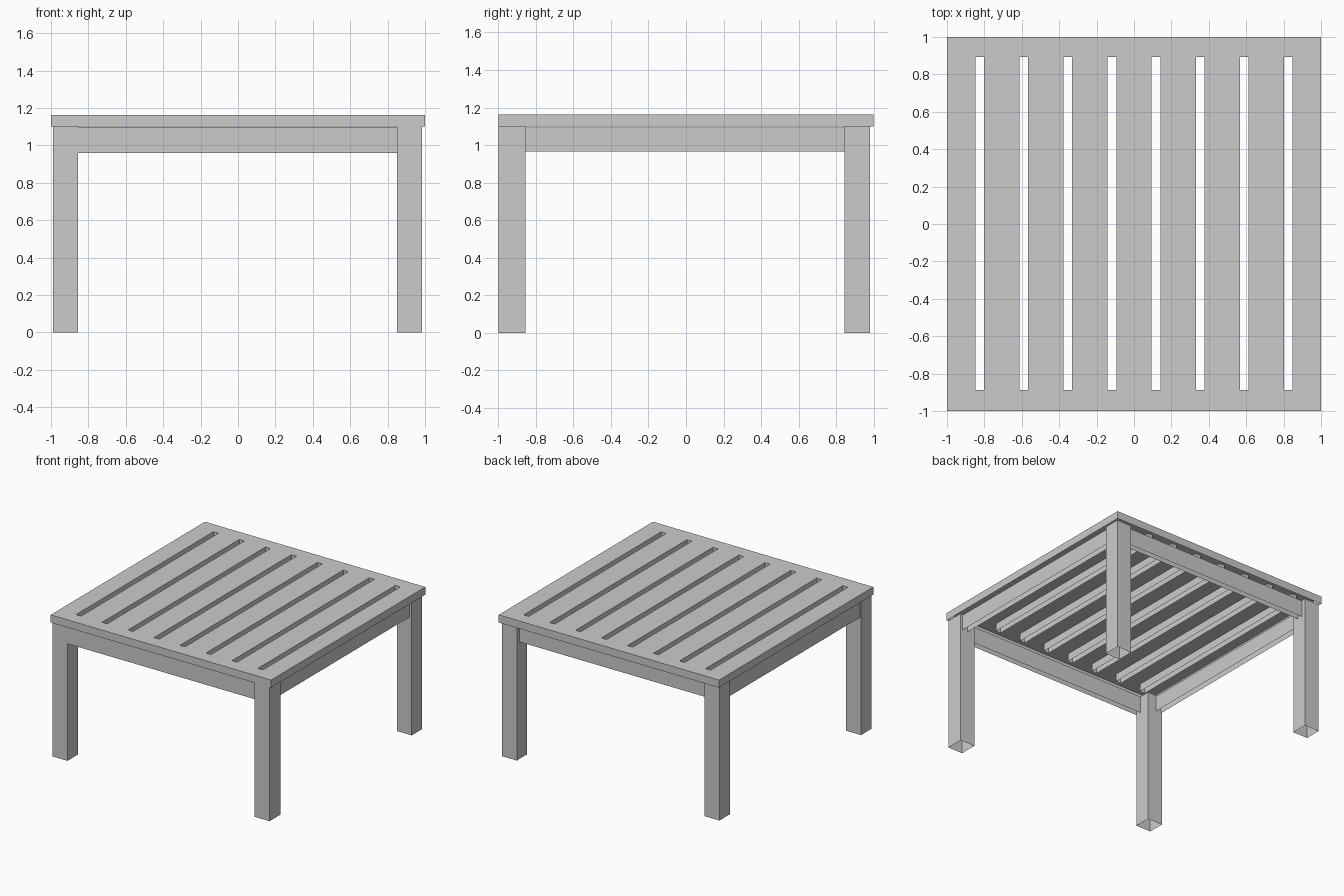
import bpy
import bmesh

default_cube = bpy.data.objects.get("Cube")
if default_cube:
    bpy.data.objects.remove(default_cube, do_unlink=True)

# One plain grey finish for the whole table
GREY = (0.6, 0.6, 0.6, 1.0)
grey = bpy.data.materials.new("light_grey")
grey.use_nodes = True
grey.diffuse_color = GREY
for node in grey.node_tree.nodes:
    if node.type == 'BSDF_PRINCIPLED':
        node.inputs["Base Color"].default_value = GREY


def finish(bm, name):
    mesh = bpy.data.meshes.new(name)
    bm.to_mesh(mesh)
    bm.free()
    mesh.materials.append(grey)
    obj = bpy.data.objects.new(name, mesh)
    bpy.context.collection.objects.link(obj)
    return obj


def shell(name, xs, ys, bottom, top, is_hole=lambda i, j: False):
    """Top sheet on a grid of lines, with every open edge pulled down to form walls."""
    bm = bmesh.new()
    grid = [[bm.verts.new((x, y, top)) for y in ys] for x in xs]
    for i in range(len(xs) - 1):
        for j in range(len(ys) - 1):
            if not is_hole(i, j):
                bm.faces.new((grid[i][j], grid[i + 1][j],
                              grid[i + 1][j + 1], grid[i][j + 1]))
    rim = [e for e in bm.edges if e.is_boundary]
    walls = bmesh.ops.extrude_edge_only(bm, edges=rim)
    for v in walls["geom"]:
        if isinstance(v, bmesh.types.BMVert):
            v.co.z = bottom
    bmesh.ops.recalc_face_normals(bm, faces=bm.faces)
    # Keep the sheet facing up and the walls facing out
    if max(bm.faces, key=lambda f: f.calc_center_median().z).normal.z < 0:
        bmesh.ops.reverse_faces(bm, faces=bm.faces)
    return finish(bm, name)


# Slotted table top, hollow underneath
SLOTS = 8
HALF_SLOT = 0.023
lines = [-1.0]
for k in range(SLOTS):
    centre = -0.825 + k * 1.65 / (SLOTS - 1)
    lines += [centre - HALF_SLOT, centre + HALF_SLOT]
lines.append(1.0)
shell("table_top", lines, (-1.0, -0.887, 0.893, 1.0), 1.10, 1.163,
      lambda i, j: i % 2 == 1 and j == 1)

# Four square legs, open at the feet
for side, xs in (("right", (-0.99, -0.855)), ("left", (0.85, 0.985))):
    for end, ys in (("front", (-0.99, -0.855)), ("back", (0.845, 0.98))):
        # One front leg stands flush with the edge of the top
        if side == "left" and end == "front":
            ys = (-0.998, -0.855)
        shell(f"{end}_{side}_leg", xs, ys, 0.0, 1.10)

# Rails between the legs
RAIL_X = (-0.855, 0.85)
RAIL_Y = (-0.855, 0.845)
shell("front_rail", RAIL_X, (-0.989, -0.942), 0.96, 1.098)
shell("back_rail", RAIL_X, (0.898, 0.945), 0.96, 1.098)
shell("right_rail", (-0.983, -0.935), RAIL_Y, 0.965, 1.093)
shell("left_rail", (0.917, 0.965), RAIL_Y, 0.965, 1.093)
